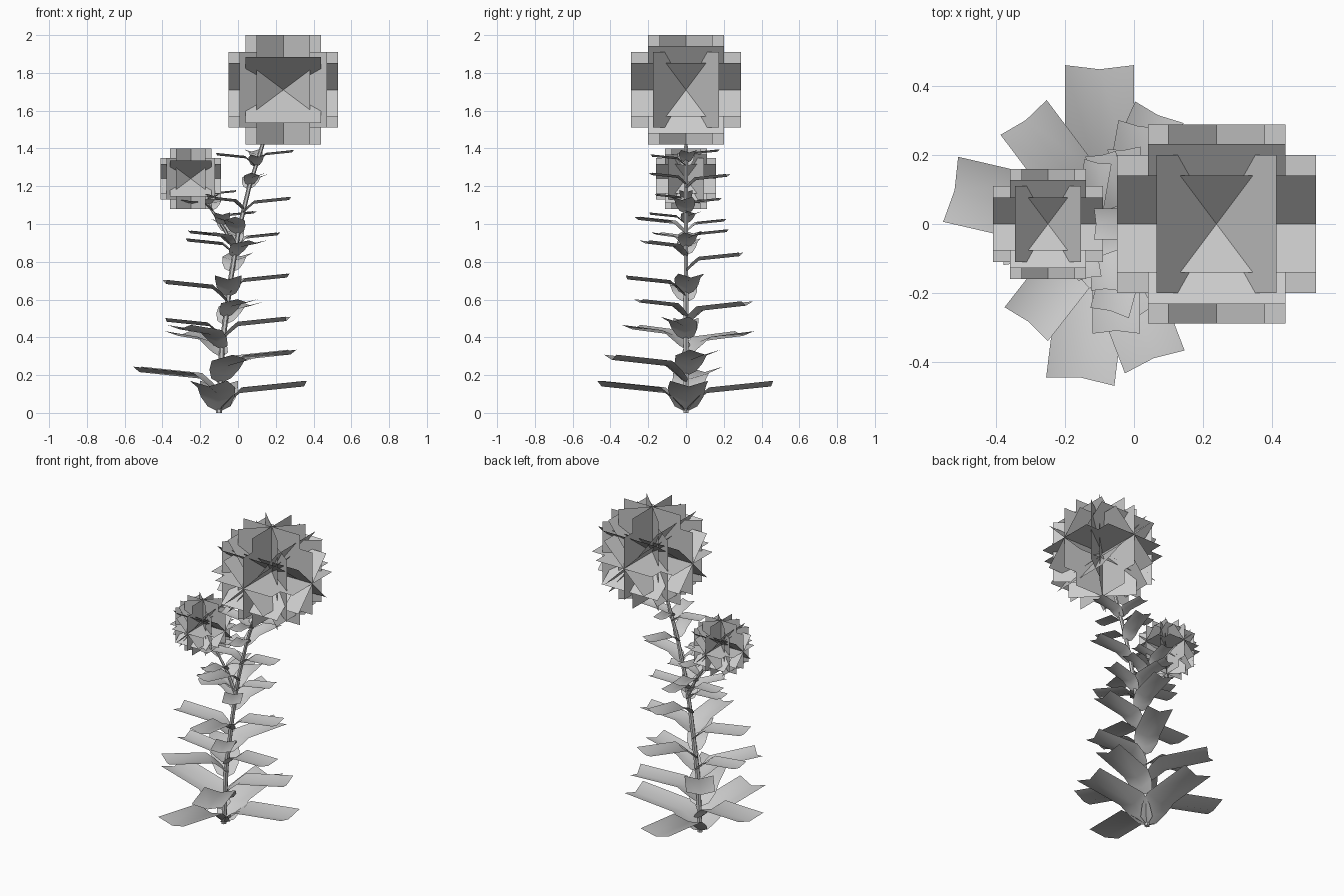
import bpy, math
from mathutils import Vector, Matrix

if "Cube" in bpy.data.objects:
    bpy.data.objects.remove(bpy.data.objects["Cube"])

STEM = [(-0.10, 0.0), (-0.085, 0.35), (-0.04, 0.7), (0.0, 0.95), (0.06, 1.2), (0.13, 1.42), (0.23, 1.71)]
BRANCH = [(-0.02, 0.86), (-0.07, 0.97), (-0.15, 1.09), (-0.25, 1.235)]


def mesh_object(name, verts, faces, angle=40):
    me = bpy.data.meshes.new(name)
    me.from_pydata(verts, [], faces)
    ob = bpy.data.objects.new(name, me)
    bpy.context.collection.objects.link(ob)
    bpy.context.view_layer.objects.active = ob
    ob.select_set(True)
    bpy.ops.object.shade_smooth_by_angle(angle=math.radians(angle))
    ob.select_set(False)
    return ob


def x_at(path, z):
    for (xa, za), (xb, zb) in zip(path, path[1:]):
        if za <= z <= zb:
            return xa + (xb - xa) * (z - za) / (zb - za)
    return path[0][0]


def stalk(name, path, radius, sides=6):
    verts, faces = [], []
    for i, (x, z) in enumerate(path):
        r = radius * (1 - 0.4 * i / (len(path) - 1))
        for k in range(sides):
            a = 2 * math.pi * k / sides
            verts.append((x + r * math.cos(a), r * math.sin(a), z))
    for i in range(len(path) - 1):
        for k in range(sides):
            a, b = i * sides + k, i * sides + (k + 1) % sides
            faces.append((a, b, b + sides, a + sides))
    faces.append(tuple(reversed(range(sides))))
    mesh_object(name, verts, faces)


def leaves(name, path, table):
    # each leaf is a channelled strip that rises, then bends outwards
    profile = [(0.0, 0.005, 0.06), (0.05, 0.055, 0.09), (0.11, 0.105, 0.1), (0.45, 0.14, 0.1)]
    verts, faces = [], []
    for z, deg, s in table:
        base = Vector((x_at(path, z), 0, z))
        rot = Matrix.Rotation(math.radians(deg), 3, 'Z')
        n = len(verts)
        for r, h, w in profile:
            for side in (-1, 0, 1):
                lift = 0.03 * abs(side)
                verts.append(base + rot @ Vector((r + 0.4 * lift, side * w, h + lift)) * s)
        for i in range(len(profile) - 1):
            for j in range(2):
                a = n + i * 3 + j
                faces.append((a, a + 3, a + 4, a + 1))
    mesh_object(name, verts, faces)


def flower(name, center, scale):
    # crossing rectangular petal cards around one centre
    c = Vector(center)
    X, Y, Z = Vector((1, 0, 0)), Vector((0, 1, 0)), Vector((0, 0, 1))
    cards = []
    for u, v, w in ((X, Y, Z), (Y, Z, X), (Z, X, Y)):
        cards += [(u, v), (v, u)]
        for sign in (1, -1):
            cards.append((u, (v + w * sign).normalized()))
            cards.append(((v + w * sign * 0.75).normalized(), u))
    verts, faces = [], []
    for u, v in cards:
        n = len(verts)
        for a, b in ((-1, -1), (1, -1), (1, 1), (-1, 1)):
            verts.append(c + (u * a * 0.29 + v * b * 0.2) * scale)
        faces.append((n, n + 1, n + 2, n + 3))
    mesh_object(name, verts, faces)


# stems
stalk("main_stem", STEM, 0.016)
stalk("side_stem", BRANCH, 0.011)

# leaves: height, direction in degrees, size
leaves("main_leaves", STEM, [
    (0.0, 2, 1.0), (0.0, 90, 1.0), (0.0, 263, 1.0), (0.08, 167, 0.97),
    (0.15, 291, 0.93), (0.19, 15, 0.85), (0.29, 127, 0.84), (0.33, 232, 0.8),
    (0.38, 350, 0.76), (0.39, 180, 0.66), (0.46, 66, 0.77), (0.5, 295, 0.6),
    (0.58, 188, 0.73), (0.61, 270, 0.69), (0.62, 5, 0.69), (0.74, 80, 0.64),
    (0.83, 175, 0.55), (0.82, 300, 0.55), (0.87, 10, 0.5), (0.89, 95, 0.48),
    (0.94, 255, 0.58), (1.05, 355, 0.55), (1.07, 200, 0.45), (1.18, 75, 0.5),
    (1.2, 285, 0.42), (1.3, 180, 0.45), (1.3, 275, 0.4), (1.32, 5, 0.42), (1.33, 100, 0.38)])
leaves("side_leaves", BRANCH, [
    (0.88, 170, 0.5), (0.88, 230, 0.45), (0.95, 100, 0.45), (0.99, 270, 0.42),
    (1.0, 15, 0.4), (1.06, 185, 0.4), (1.07, 80, 0.4), (1.1, 280, 0.35), (1.12, 0, 0.35)])

# flower heads
flower("large_flower", (0.24, 0, 1.71), 1.0)
flower("small_flower", (-0.25, 0, 1.24), 0.55)
